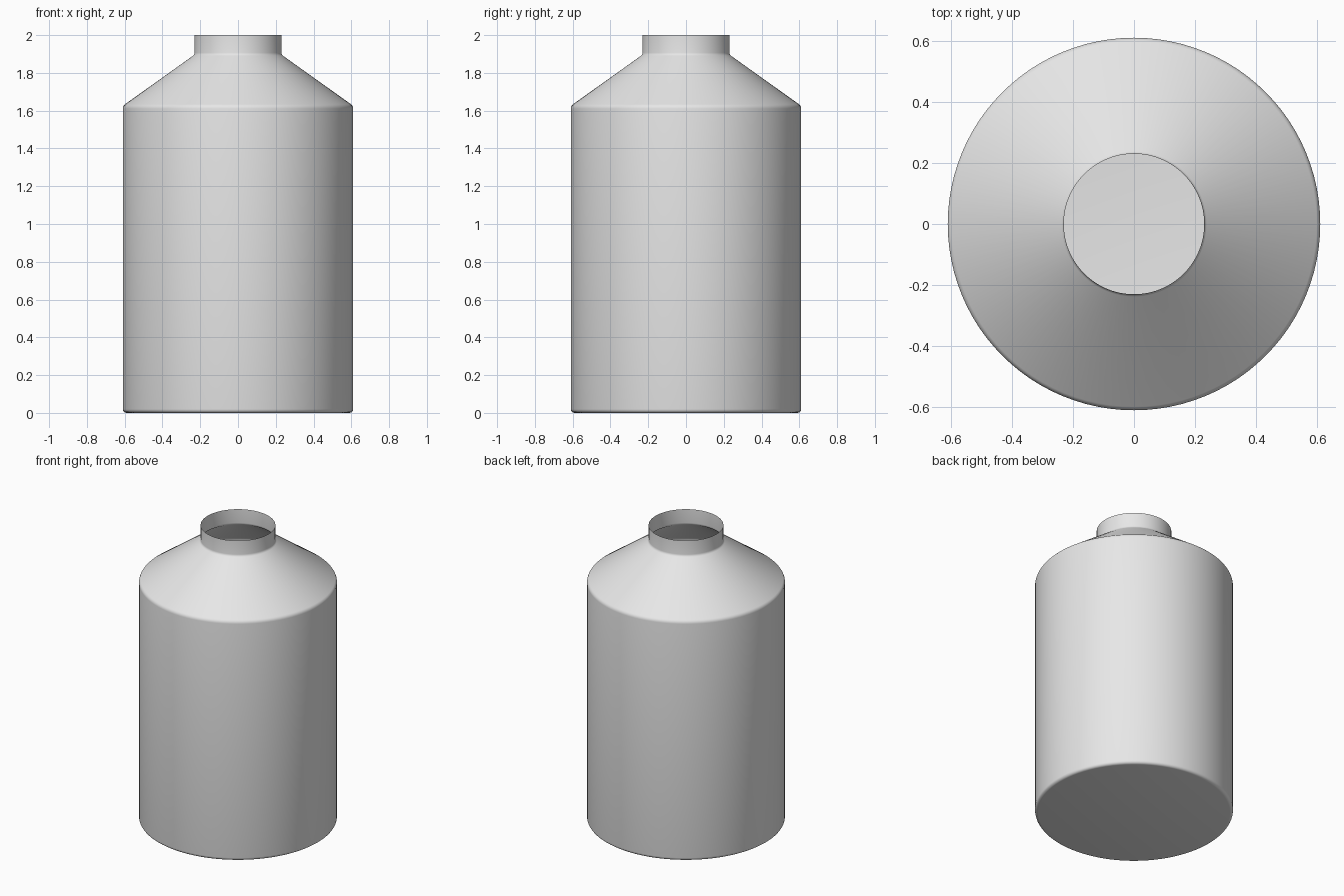
import bpy
import bmesh
import math

default = bpy.data.objects.get("Cube")
if default:
    bpy.data.objects.remove(default, do_unlink=True)

SEGMENTS = 96
BODY_R, NECK_R = 0.61, 0.23

# Plain grey material
grey = bpy.data.materials.new("light_grey")
grey.use_nodes = True
colour = (0.8, 0.8, 0.8, 1.0)
grey.diffuse_color = colour
grey.node_tree.nodes["Principled BSDF"].inputs["Base Color"].default_value = colour


def arc(cx, cz, radius, start, end, steps):
    """Points of a rounded corner in the (radius, height) plane."""
    angles = [math.radians(start + (end - start) * i / steps) for i in range(steps + 1)]
    return [(cx + radius * math.cos(a), cz + radius * math.sin(a)) for a in angles]


# Outline from the base rim up to the open mouth
profile = arc(BODY_R - 0.02, 0.02, 0.02, -90, 0, 4)          # rounded base edge
profile += arc(BODY_R - 0.03, 1.61, 0.03, 0, 53, 4)          # rounded shoulder edge
profile += arc(NECK_R + 0.02, 1.907, 0.02, 233, 180, 3)      # fillet under the neck
profile += [(NECK_R, 2.0)]                                   # open mouth

# Thin one-piece shell: rings joined by quads, closed at the base only
bm = bmesh.new()
rings = []
for r, z in profile:
    rings.append([bm.verts.new((r * math.cos(t), r * math.sin(t), z))
                  for t in (math.tau * i / SEGMENTS for i in range(SEGMENTS))])
for low, high in zip(rings, rings[1:]):
    for i in range(SEGMENTS):
        j = (i + 1) % SEGMENTS
        bm.faces.new((low[i], low[j], high[j], high[i]))
bm.faces.new(rings[0][::-1])

mesh = bpy.data.meshes.new("bottle_shell")
bm.to_mesh(mesh)
bm.free()
mesh.materials.append(grey)

bottle = bpy.data.objects.new("bottle_shell", mesh)
bpy.context.collection.objects.link(bottle)
bpy.ops.object.select_all(action="DESELECT")
bottle.select_set(True)
bpy.context.view_layer.objects.active = bottle
bpy.ops.object.shade_smooth_by_angle(angle=math.radians(35))
